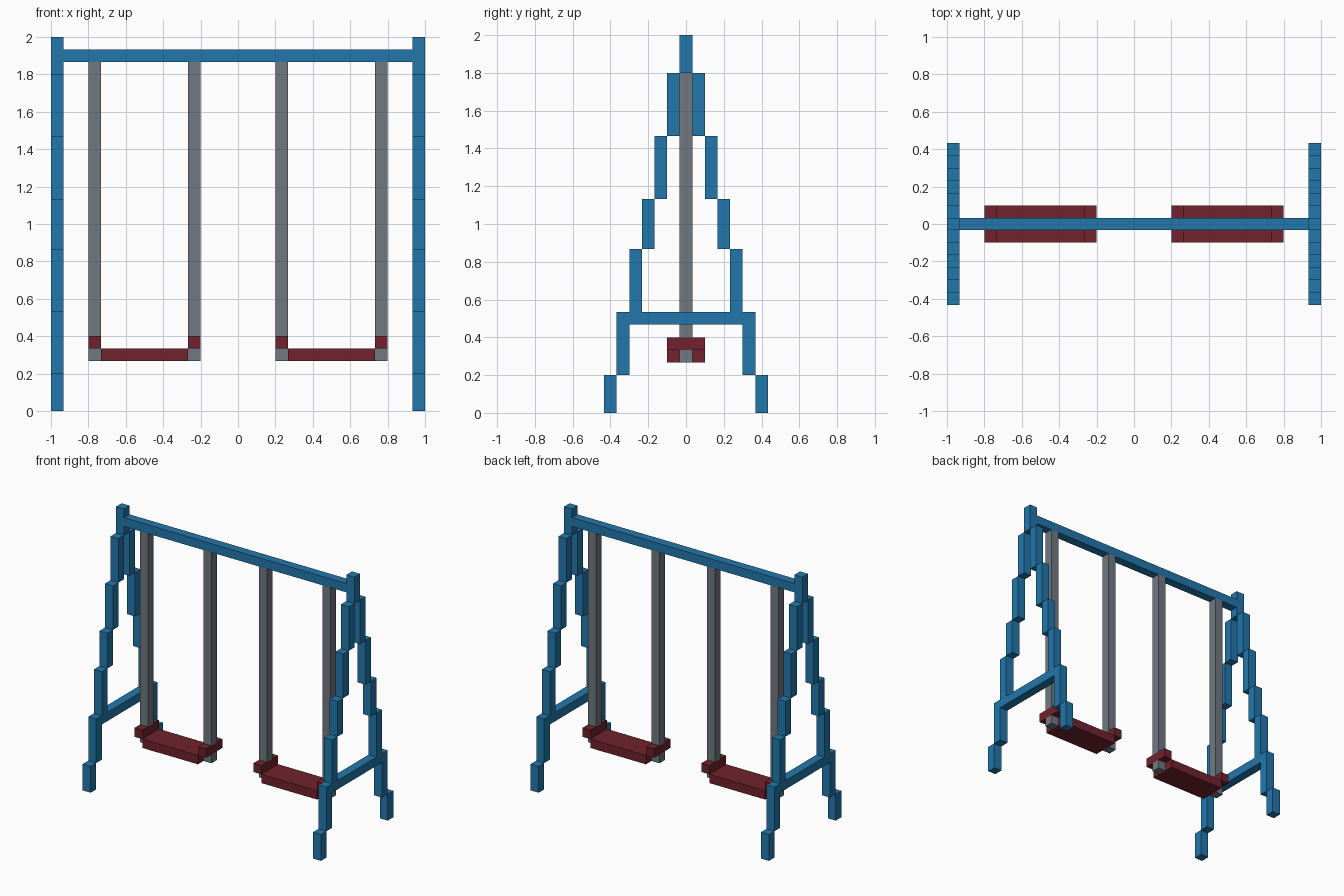
import bpy, bmesh

if "Cube" in bpy.data.objects:
    bpy.data.objects.remove(bpy.data.objects["Cube"])

U = 1 / 15  # the model sits on a grid of this cell size


def material(name, rgb):
    m = bpy.data.materials.new(name)
    m.diffuse_color = (*rgb, 1)
    m.use_nodes = True
    m.node_tree.nodes["Principled BSDF"].inputs["Base Color"].default_value = m.diffuse_color
    return m


BLUE = material("frame blue", (0.016, 0.185, 0.41))
GREY = material("chain grey", (0.16, 0.19, 0.216))
RED = material("seat dark red", (0.16, 0.016, 0.027))


def boxes(name, mat, spans):
    """One object made of boxes, each given as (x0, x1, y0, y1, z0, z1) in cells."""
    bm = bmesh.new()
    for x0, x1, y0, y1, z0, z1 in spans:
        for v in bmesh.ops.create_cube(bm, size=1)["verts"]:
            v.co.x = (x1 if v.co.x > 0 else x0) * U
            v.co.y = (y1 if v.co.y > 0 else y0) * U
            v.co.z = (z1 if v.co.z > 0 else z0) * U
    me = bpy.data.meshes.new(name)
    bm.to_mesh(me)
    bm.free()
    me.materials.append(mat)
    ob = bpy.data.objects.new(name, me)
    bpy.context.collection.objects.link(ob)
    return ob


# Heights where the stepped legs shift outwards, from the top down
STEPS = [27, 22, 17, 13, 8, 3, 0]

for side, x in (("left", -15), ("right", 14)):
    # Stepped A-frame legs
    for leg, s in (("front", -1), ("back", 1)):
        spans = []
        for i, (top, bottom) in enumerate(zip(STEPS, STEPS[1:])):
            y = s * (i + 1)
            spans.append((x, x + 1, y - 0.5, y + 0.5, bottom, top))
        boxes(f"{side}_{leg}_leg", BLUE, spans)
    # Post at the peak and brace between the legs
    boxes(f"{side}_peak_post", BLUE, [(x, x + 1, -0.5, 0.5, 27, 30)])
    boxes(f"{side}_brace", BLUE, [(x, x + 1, -4.5, 4.5, 7, 8)])

# Top beam
boxes("top_beam", BLUE, [(-14, 14, -0.5, 0.5, 28, 29)])

# Two swings: seat, raised end bars, chains and the chain ends below the bars
for side, x in (("left", -12), ("right", 3)):
    ends = (x, x + 8)
    boxes(f"{side}_seat", RED, [(x + 1, x + 8, -1.5, 1.5, 4, 5)])
    boxes(f"{side}_seat_end_bars", RED, [(e, e + 1, -1.5, 1.5, 5, 6) for e in ends])
    boxes(f"{side}_chains", GREY, [(e, e + 1, -0.5, 0.5, 6, 28) for e in ends])
    boxes(f"{side}_chain_ends", GREY, [(e, e + 1, -0.5, 0.5, 4, 5) for e in ends])
